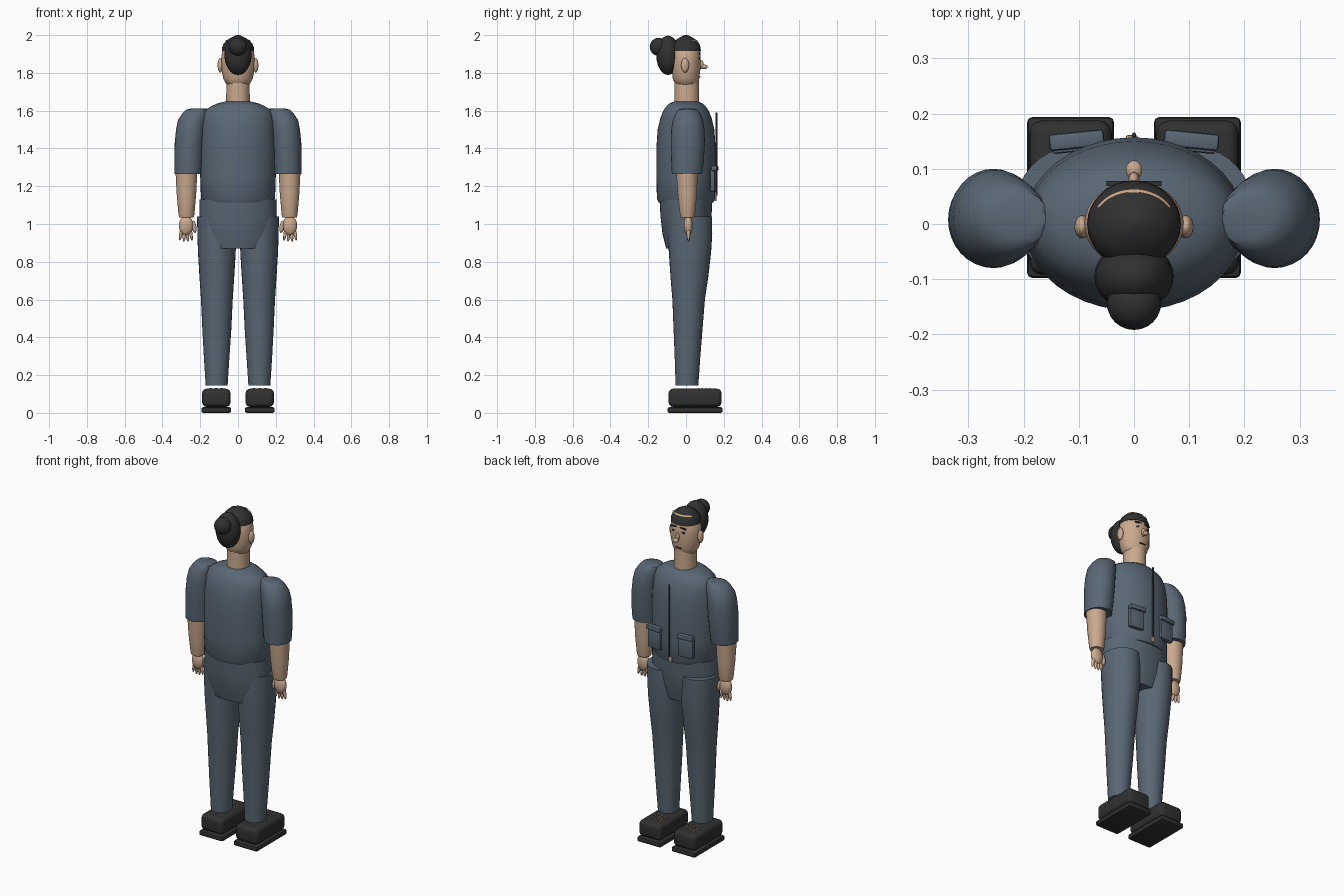
import bpy, bmesh, math
from mathutils import Matrix, Vector

cube = bpy.data.objects.get("Cube")
if cube:
    bpy.data.objects.remove(cube, do_unlink=True)


def material(name, rgb):
    m = bpy.data.materials.new(name)
    m.use_nodes = True
    col = (*rgb, 1.0)
    m.diffuse_color = col
    bsdf = m.node_tree.nodes["Principled BSDF"]
    bsdf.inputs["Base Color"].default_value = col
    bsdf.inputs["Roughness"].default_value = 0.7
    return m


CLOTH = material("slate_cloth", (0.1, 0.135, 0.175))
SKIN = material("skin", (0.6, 0.4, 0.27))
BLACK = material("black_hair_and_shoes", (0.03, 0.03, 0.03))
DARK = material("dark_zip", (0.045, 0.055, 0.065))
BRASS = material("brass", (0.62, 0.38, 0.2))


def finish(name, bm, mat, angle=40):
    bmesh.ops.recalc_face_normals(bm, faces=bm.faces)
    me = bpy.data.meshes.new(name)
    bm.to_mesh(me)
    bm.free()
    me.materials.append(mat)
    me.shade_smooth()
    me.set_sharp_from_angle(angle=math.radians(angle))
    ob = bpy.data.objects.new(name, me)
    bpy.context.collection.objects.link(ob)
    return ob


def loft(name, rings, mat, n=32, side=1):
    """Stack of ellipses: (z, centre x, centre y, radius x, radius y)."""
    bm = bmesh.new()
    loops = []
    for z, cx, cy, rx, ry in rings:
        loops.append([bm.verts.new((side * (cx + rx * math.cos(math.tau * i / n)),
                                    cy + ry * math.sin(math.tau * i / n), z))
                      for i in range(n)])
    for a, b in zip(loops, loops[1:]):
        for i in range(n):
            j = (i + 1) % n
            bm.faces.new((a[i], a[j], b[j], b[i]))
    bm.faces.new(loops[0])
    bm.faces.new(loops[-1])
    return finish(name, bm, mat)


def ball(name, centre, radii, mat, tilt=0, seg=24):
    bm = bmesh.new()
    m = (Matrix.Translation(centre) @ Matrix.Rotation(tilt, 4, 'Y')
         @ Matrix.Diagonal((*radii, 1)))
    bmesh.ops.create_uvsphere(bm, u_segments=seg, v_segments=seg // 2, radius=1, matrix=m)
    return finish(name, bm, mat)


def box(name, centre, size, mat, bevel=0.0, segments=3, turn=0, axis='Z'):
    bm = bmesh.new()
    bmesh.ops.create_cube(bm, size=1, matrix=Matrix.Diagonal((*size, 1)))
    if bevel:
        bmesh.ops.bevel(bm, geom=bm.edges[:], offset=bevel, segments=segments,
                        profile=0.5, affect='EDGES')
    bm.transform(Matrix.Translation(centre) @ Matrix.Rotation(turn, 4, axis))
    return finish(name, bm, mat)


# Torso and pelvis
loft("torso", [(1.105, 0, 0, .15, .12), (1.115, 0, 0, .182, .145), (1.135, 0, 0, .196, .154),
               (1.25, 0, 0, .2, .157), (1.4, 0, 0, .2, .157), (1.5, 0, 0, .196, .15),
               (1.56, 0, 0, .19, .136), (1.6, 0, 0, .178, .12), (1.625, 0, 0, .14, .103),
               (1.64, 0, 0, .105, .085), (1.65, 0, 0, .06, .06)], CLOTH, 40)
loft("pelvis", [(.87, 0, 0, .165, .105), (.95, 0, 0, .198, .125), (1.04, 0, 0, .204, .135),
                (1.13, 0, 0, .204, .14)], CLOTH, 40)

# Neck and head
loft("neck", [(1.63, 0, .004, .063, .066), (1.77, 0, .004, .061, .064)], SKIN)
loft("head", [(1.728, 0, .003, .045, .045), (1.74, 0, .003, .062, .06), (1.77, 0, 0, .078, .07),
              (1.82, 0, 0, .088, .076), (1.87, 0, 0, .09, .078), (1.92, 0, 0, .083, .075),
              (1.95, 0, 0, .065, .06)], SKIN)
ball("nose_bridge", (0, .08, 1.845), (.01, .014, .024), SKIN)
ball("nose_tip", (0, .098, 1.832), (.015, .017, .012), SKIN)
box("mouth", (0, .073, 1.778), (.036, .007, .005), DARK)

# Hair
loft("hair_cap", [(1.916, 0, 0, .085, .079), (1.935, 0, 0, .084, .077), (1.955, 0, 0, .076, .07),
                  (1.975, 0, 0, .057, .053), (1.988, 0, 0, .033, .033),
                  (2.0, 0, 0, .008, .008)], BLACK)
ball("hair_back", (0, -.095, 1.893), (.072, .062, .104), BLACK)
ball("hair_bun", (0, -.144, 1.938), (.049, .048, .048), BLACK)

# Thin skin line across the front of the hair
bm = bmesh.new()
rows = []
for i in range(25):
    a = math.radians(30 + 5 * i)
    rows.append([bm.verts.new((rx * math.cos(a), ry * math.sin(a), z))
                 for rx, ry, z in ((.0735, .0575, 1.973), (.077, .0635, 1.967))])
for p, q in zip(rows, rows[1:]):
    bm.faces.new((p[0], p[1], q[1], q[0]))
finish("hairline_strip", bm, SKIN)

# Zip with pull
box("zip", (0, .161, 1.37), (.008, .009, .44), DARK, .002, 1)
box("zip_pull", (-.004, .155, 1.137), (.022, .012, .032), BRASS, .004, 2)

for s, label in ((1, "left"), (-1, "right")):
    # Face details
    ball(label + "_ear", (s * .094, -.005, 1.84), (.014, .021, .038), SKIN)
    box(label + "_brow", (s * .031, .073, 1.902), (.038, .009, .007), BLACK,
        turn=s * .12, axis='Y')
    ball(label + "_eye", (s * .031, .071, 1.876), (.012, .005, .006), BLACK, seg=16)

    # Sleeve, forearm and hand
    loft(label + "_sleeve", [(1.265, .262, .005, .074, .08), (1.33, .26, .008, .077, .086),
                             (1.43, .255, .01, .08, .09), (1.5, .249, .01, .079, .088),
                             (1.55, .24, .01, .078, .08), (1.585, .225, .01, .07, .066),
                             (1.605, .215, .01, .06, .052), (1.611, .205, .01, .045, .035)],
         CLOTH, side=s)
    loft(label + "_forearm", [(1.035, .273, .008, .038, .036), (1.05, .273, .008, .042, .04),
                              (1.15, .273, .007, .051, .05), (1.28, .273, .005, .058, .057)],
         SKIN, side=s)
    ball(label + "_palm", (s * .275, .012, .992), (.038, .024, .052), SKIN)
    for k in range(4):
        spread = k - 1.5
        ball(f"{label}_finger_{k + 1}", (s * (.276 + spread * .017), .013, .944 + abs(spread) * .006),
             (.009, .01, .042), SKIN, -s * spread * .12, 12)
    ball(label + "_thumb", (s * .232, .014, .985), (.012, .013, .034), SKIN, s * .15, 12)

    # Trouser leg
    loft(label + "_leg", [(.145, .113, .005, .058, .06), (.3, .113, .008, .068, .068),
                          (.45, .112, .011, .077, .077), (.6, .112, .014, .084, .086),
                          (.72, .112, .018, .092, .1), (.85, .112, .021, .1, .112),
                          (.95, .113, .022, .102, .117), (1.04, .115, .022, .102, .116)],
         CLOTH, side=s)

    # Shoe with sole, tongue lines and lace eyelets
    box(label + "_sole", (s * .115, .048, .015), (.158, .292, .03), BLACK, .01, 2)
    box(label + "_shoe", (s * .115, .048, .08), (.15, .28, .096), BLACK, .024, 4)
    for row in range(4):
        for col in (-1, 0, 1):
            box(f"{label}_eyelet_{row}_{col + 1}", (s * .115 + col * .03, .065 + row * .02, .129),
                (.012, .005, .004), BRASS)

    # Front pocket with flap, turned to follow the torso
    box(label + "_pocket", (s * .104, .144, 1.235), (.09, .026, .125), CLOTH, .006, 2, -s * .1)
    box(label + "_pocket_flap", (s * .104, .152, 1.295), (.1, .03, .028), CLOTH, .006, 2, -s * .1)
